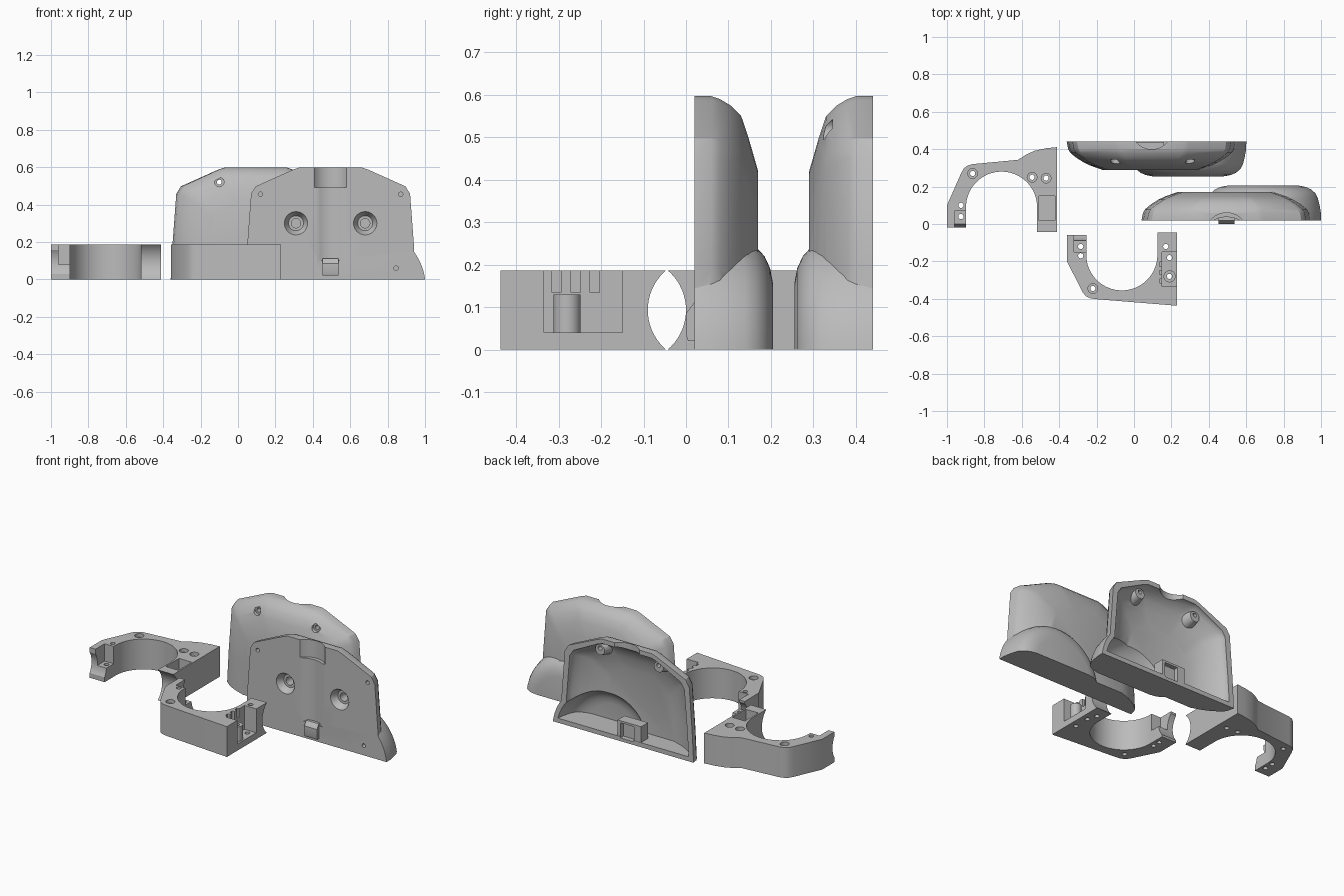
import bpy, bmesh, math
from mathutils import Matrix

if "Cube" in bpy.data.objects:
    bpy.data.objects.remove(bpy.data.objects["Cube"])

grey = bpy.data.materials.new("plain grey")
grey.diffuse_color = (0.5, 0.5, 0.5, 1)
grey.use_nodes = True
grey.node_tree.nodes["Principled BSDF"].inputs["Base Color"].default_value = grey.diffuse_color


def make(name, bm):
    bmesh.ops.recalc_face_normals(bm, faces=bm.faces)
    me = bpy.data.meshes.new(name)
    bm.to_mesh(me)
    bm.free()
    ob = bpy.data.objects.new(name, me)
    me.materials.append(grey)
    bpy.context.collection.objects.link(ob)
    return ob


def loft(name, rings):
    """Skin a list of equal-length rings and cap both ends."""
    bm = bmesh.new()
    rows = [[bm.verts.new(p) for p in r] for r in rings]
    n = len(rows[0])
    for a, b in zip(rows, rows[1:]):
        for i in range(n):
            j = (i + 1) % n
            bm.faces.new((a[i], a[j], b[j], b[i]))
    bm.faces.new(rows[0])
    bm.faces.new(rows[-1])
    return make(name, bm)


def box(x0, x1, y0, y1, z0, z1, name="block"):
    return loft(name, [[(x0, y0, z), (x1, y0, z), (x1, y1, z), (x0, y1, z)] for z in (z0, z1)])


def rod(axis, u, v, a, b, r0, r1=None, n=32):
    """Cylinder or cone along x, y or z between a and b."""
    r1 = r0 if r1 is None else r1
    rings = []
    for t, r in ((a, r0), (b, r1)):
        ring = []
        for k in range(n):
            p, q = u + r * math.cos(k * math.tau / n), v + r * math.sin(k * math.tau / n)
            ring.append({'x': (t, p, q), 'y': (p, t, q), 'z': (p, q, t)}[axis])
        rings.append(ring)
    return loft("rod", rings)


def boolean(ob, tool, op='DIFFERENCE'):
    m = ob.modifiers.new("cut", 'BOOLEAN')
    m.operation, m.solver, m.object = op, 'EXACT', tool
    bpy.context.view_layer.objects.active = ob
    bpy.ops.object.modifier_apply(modifier=m.name)
    bpy.data.objects.remove(tool)


def smooth(ob, angle=28):
    bpy.ops.object.select_all(action='DESELECT')
    ob.select_set(True)
    bpy.context.view_layer.objects.active = ob
    bpy.ops.object.shade_smooth_by_angle(angle=math.radians(angle))


CX = 0.495  # middle of the cover


# Domed cover body, inset by wall thickness t
def body(t=0.0):
    layers = [(.02, 0, .597), (.06, .008, .597), (.08, .02, .59), (.105, .05, .575), (.13, .09, .55),
              (.147, .125, .5), (.17, .19, .42)]
    rings = []
    for k, (y, ix, h) in enumerate(layers):
        y = y - t if k else y - t * 1.3
        s = (h - t) / .6
        half = [(.455 - ix - t, t), (.445 - ix - t, .19), (.425 - ix - t, .46 * s),
                (.40 - ix - t, .5 * s), (.2 - ix * .5, .59 * s), (.17 - ix * .5, .6 * s)]
        pts = half + [(-x, z) for x, z in reversed(half)]
        rings.append([(CX + x, y, z) for x, z in pts])
    return loft("cover", rings)


# Round bulge low on one side
def bulge(t=0.0):
    rings = []
    for y, r in ((.02, .313), (.06, .312), (.10, .305), (.14, .295), (.165, .282), (.185, .26),
                 (.198, .232), (.205, .195)):
        r -= t
        a = math.asin((.04 + t) / r)
        n = 32
        rings.append([(.69 + r * math.cos(a + (math.pi - 2 * a) * k / n), y - t,
                       -.04 + r * math.sin(a + (math.pi - 2 * a) * k / n)) for k in range(n + 1)])
    return loft("bulge", rings)


def cover(name):
    ob = body()
    ob.name = name
    boolean(ob, bulge(), 'UNION')
    return ob


def grooves(ob):
    boolean(ob, rod('z', CX, -.05, .49, .7, .11, n=64))


# Solid cover half with screw seats, cable groove and latch
front = cover("front_cover")
grooves(front)
boolean(front, rod('z', CX, -.11, .1, .495, .147, n=64))
for x in (.31, .68):
    boolean(front, rod('y', x, .3, .01, .06, .068, .04))
    boolean(front, rod('y', x, .3, .03, .12, .025))
for x, z in ((.12, .455), (.87, .455), (.845, .06)):
    boolean(front, rod('y', x, z, 0, .05, .012, n=16))
latch = loft("latch", [[(x, .05, .02), (x, .005, .02), (x, 0, .035), (x, 0, .085), (x, .02, .112),
                        (x, .05, .112)] for x in (.452, .538)])
boolean(front, latch, 'UNION')
smooth(front)

# Hollow cover half with bosses and latch keeper, mirrored to face the other way
back = cover("back_cover")
cavity = body(.028)
boolean(cavity, bulge(.028), 'UNION')
for x in (.3, .7):
    boolean(cavity, rod('y', x, .51, .05, .17, .032, .065))
boolean(cavity, box(.40, .56, .022, .09, 0, .125))
boolean(back, cavity)
grooves(back)
boolean(back, box(.45, .54, 0, .05, .02, .112))
for x in (.3, .7):
    boolean(back, rod('y', x, .52, 0, .3, .013, n=20))
    boolean(back, rod('y', x, .52, .115, .3, .025, n=24))
back.data.transform(Matrix.Translation((-.4, .46, 0)) @ Matrix.Diagonal((1, -1, 1, 1)))
back.data.flip_normals()
smooth(back)

H = .187  # clamp height


def clamp(name, outline, end_y, side):
    ob = loft(name, [[(x, y, z) for x, y in outline] for z in (0, H)])
    # hollow ends that meet the other clamp
    boolean(ob, rod('x', end_y - side * .1228, H / 2, -1.2, .4, .1228, n=64))
    return ob


def arc(cx, cy, r, a0, a1, n=32):
    return [(cx + r * math.cos(math.radians(a0 + (a1 - a0) * k / n)),
             cy + r * math.sin(math.radians(a0 + (a1 - a0) * k / n))) for k in range(n + 1)]


def holes(ob, spots, r=.014):
    for x, y in spots:
        boolean(ob, rod('z', x, y, -.1, .3, r, n=20))


def seats(ob, spots):
    for x, y in spots:
        boolean(ob, rod('z', x, y, .165, .3, .026, n=24))


# Rear clamp half
rear = clamp("rear_clamp",
             [(-1, -.018), (-1, .1), (-.925, .27), (-.91, .297), (-.89, .312), (-.865, .32), (-.62, .343),
              (-.575, .372), (-.53, .392), (-.47, .405), (-.412, .411), (-.412, -.045), (-.518, -.045)]
             + arc(-.708, .09, .19, 0, 180) + [(-.898, -.018)], 0, 1)
boolean(rear, box(-.96, -.85, -.1, .07, .08, .3))
boolean(rear, box(-.508, -.422, .02, .15, .09, .3))
seats(rear, [(-.863, .27), (-.47, .245), (-.545, .25)])
holes(rear, [(-.863, .27), (-.47, .245), (-.545, .25), (-.925, .1), (-.925, .04)])
smooth(rear)

# Front clamp half
fore = clamp("front_clamp",
             [(-.358, -.06), (-.358, -.2), (-.275, -.365), (-.255, -.388), (-.23, -.398), (-.2, -.402),
              (.23, -.437), (.23, -.043), (.125, -.043)]
             + arc(-.065, -.165, .19, 0, -180) + [(-.255, -.06)], -.09, -1)
boolean(fore, box(-.32, -.2, -.15, 0, .08, .3))
boolean(fore, box(.15, .3, -.335, -.15, .04, .3))
# toothed strip cut in the pocket wall
for y in (-.305, -.26, -.215):
    boolean(fore, box(.135, .2, y - .011, y + .011, .135, .3))
# screw post in the pocket
post = rod('z', .19, -.28, .03, .13, .032)
boolean(fore, post, 'UNION')
seats(fore, [(-.22, -.345)])
holes(fore, [(-.22, -.345), (.19, -.28), (-.285, -.17), (-.285, -.12), (.17, -.12), (.19, -.18)])
smooth(fore)
